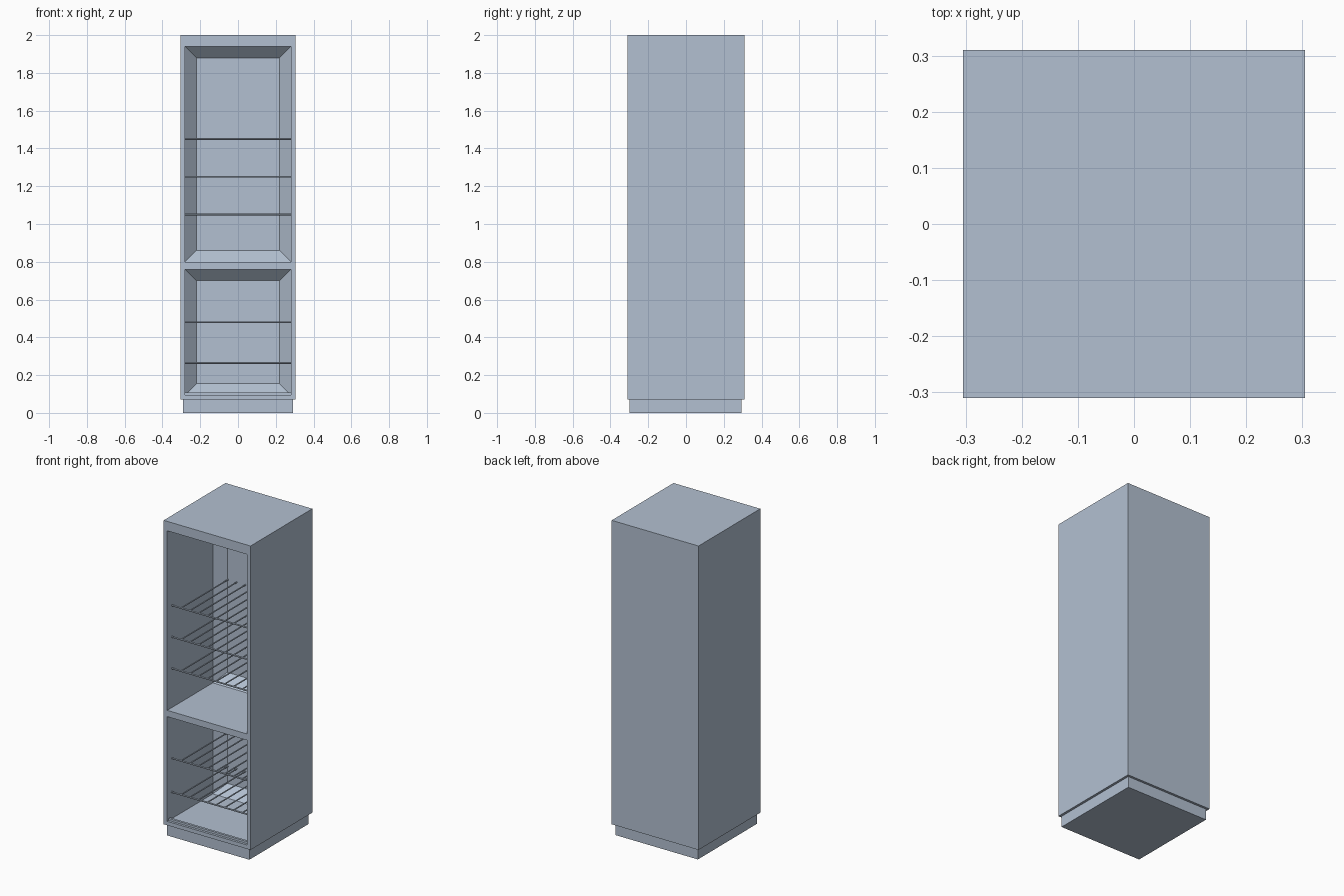
import bpy
import bmesh
from mathutils import Matrix, Vector

cube = bpy.data.objects.get("Cube")
if cube:
    bpy.data.objects.remove(cube, do_unlink=True)

steel = bpy.data.materials.new("blue_grey_metal")
steel.use_nodes = True
colour = (0.45, 0.53, 0.64, 1)
steel.diffuse_color = colour
steel.node_tree.nodes["Principled BSDF"].inputs["Base Color"].default_value = colour


def finish(name, bm):
    mesh = bpy.data.meshes.new(name)
    bmesh.ops.recalc_face_normals(bm, faces=bm.faces)
    bm.to_mesh(mesh)
    bm.free()
    mesh.materials.append(steel)
    obj = bpy.data.objects.new(name, mesh)
    bpy.context.scene.collection.objects.link(obj)
    return obj


def add_box(bm, low, high):
    low, high = Vector(low), Vector(high)
    size = Matrix.Diagonal((*(high - low), 1))
    bmesh.ops.create_cube(bm, size=1, matrix=Matrix.Translation((low + high) / 2) @ size)


W, D, BASE, TOP = 0.305, 0.31, 0.07, 2.0
INNER = 0.28
FRONT_ROD, BACK = -0.265, 0.207
TAPER = 0.06
OPENINGS = [(0.095, 0.76), (0.80, 1.94)]

# Cabinet shell: cut the front into a frame and sink two compartments
bm = bmesh.new()
add_box(bm, (-W, -D, BASE), (W, D, TOP))
cuts = [((x, 0, 0), (1, 0, 0)) for x in (-INNER, INNER)]
cuts += [((0, 0, z), (0, 0, 1)) for pair in OPENINGS for z in pair]
for point, normal in cuts:
    geom = bm.verts[:] + bm.edges[:] + bm.faces[:]
    bmesh.ops.bisect_plane(bm, geom=geom, plane_co=point, plane_no=normal)
for low, high in OPENINGS:
    middle = Vector((0, -D, (low + high) / 2))
    face = min(bm.faces, key=lambda f: (f.calc_center_median() - middle).length)
    # straight walls, then a chamfered rear
    for step, inset in ((BACK - TAPER + D, 0), (TAPER, TAPER)):
        face = bmesh.ops.extrude_discrete_faces(bm, faces=[face])["faces"][0]
        centre = face.calc_center_median()
        for v in face.verts:
            v.co.y += step
            v.co.x -= inset if v.co.x > centre.x else -inset
            v.co.z -= inset if v.co.z > centre.z else -inset
bmesh.ops.dissolve_limit(bm, angle_limit=0.01, verts=bm.verts, edges=bm.edges)
finish("cabinet_shell", bm)

# Plinth
bm = bmesh.new()
add_box(bm, (-0.29, -0.30, 0), (0.29, 0.295, BASE))
finish("plinth", bm)

# Low sill inside the bottom opening
bm = bmesh.new()
add_box(bm, (-INNER, -0.295, 0.095), (INNER, -0.28, 0.108))
finish("bottom_sill", bm)


# Wire shelves: a front rail carrying wires that run to the back
def rod(bm, start, end, radius):
    start, end = Vector(start), Vector(end)
    axis = end - start
    matrix = Matrix.Translation((start + end) / 2) @ axis.to_track_quat("Z", "Y").to_matrix().to_4x4()
    bmesh.ops.create_cone(bm, cap_ends=True, segments=8, radius1=radius,
                          radius2=radius, depth=axis.length, matrix=matrix)


WIRES = 8
for index, z in enumerate((0.265, 0.48, 1.05, 1.25, 1.45), 1):
    bm = bmesh.new()
    rod(bm, (-INNER, FRONT_ROD, z), (INNER, FRONT_ROD, z), 0.005)
    for i in range(WIRES):
        x = -0.215 + 0.43 * i / (WIRES - 1)
        rod(bm, (x, FRONT_ROD, z), (x, BACK, z), 0.004)
    shelf = finish(f"wire_shelf_{index}", bm)
    bpy.ops.object.select_all(action="DESELECT")
    shelf.select_set(True)
    bpy.context.view_layer.objects.active = shelf
    bpy.ops.object.shade_smooth_by_angle()
